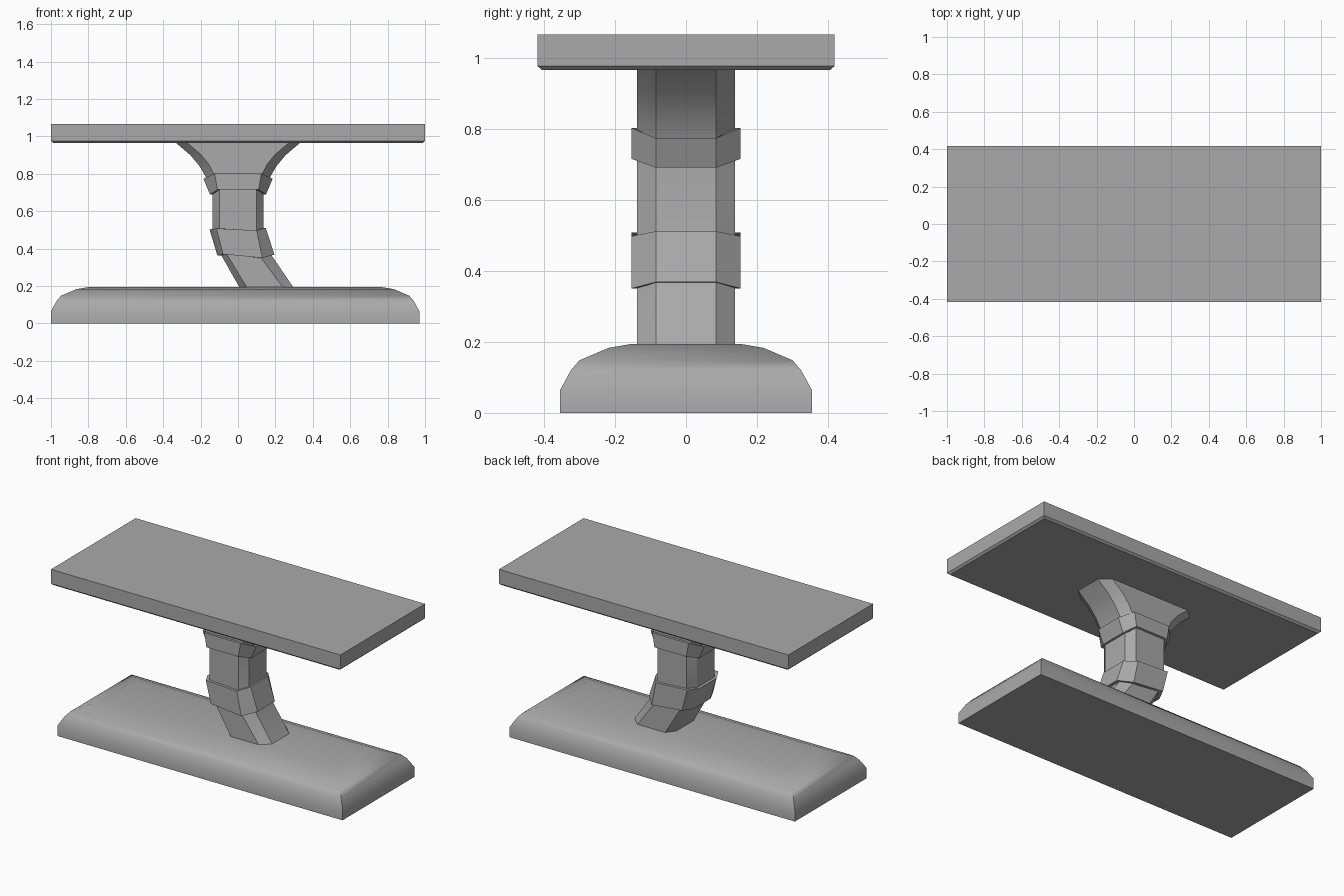
import bpy, bmesh, math

cube = bpy.data.objects.get("Cube")
if cube:
    bpy.data.objects.remove(cube, do_unlink=True)

grey = bpy.data.materials.new("plain_grey")
grey.use_nodes = True
colour = (0.4, 0.4, 0.4, 1)
grey.diffuse_color = colour
grey.node_tree.nodes["Principled BSDF"].inputs["Base Color"].default_value = colour


def loft(name, rings, closed=False, angle=30):
    """Skin equal-length rings; cap the ends, or join last to first."""
    bm = bmesh.new()
    loops = [[bm.verts.new(p) for p in r] for r in rings]
    pairs = list(zip(loops, loops[1:]))
    if closed:
        pairs.append((loops[-1], loops[0]))
    else:
        bm.faces.new(loops[0])
        bm.faces.new(loops[-1])
    n = len(loops[0])
    for a, b in pairs:
        for i in range(n):
            j = (i + 1) % n
            bm.faces.new((a[i], a[j], b[j], b[i]))
    bmesh.ops.recalc_face_normals(bm, faces=bm.faces)
    mesh = bpy.data.meshes.new(name)
    bm.to_mesh(mesh)
    bm.free()
    mesh.materials.append(grey)
    ob = bpy.data.objects.new(name, mesh)
    bpy.context.collection.objects.link(ob)
    bpy.ops.object.select_all(action='DESELECT')
    ob.select_set(True)
    bpy.context.view_layer.objects.active = ob
    bpy.ops.object.shade_smooth_by_angle(angle=math.radians(angle))
    return ob


def rect(cx, hx, hy, z):
    return [(cx + sx * hx, sy * hy, z)
            for sx, sy in ((-1, -1), (1, -1), (1, 1), (-1, 1))]


def octagon(left, front_left, front_right, right, wide, narrow):
    """Eight-sided ring from four (x, z) points, mirrored front to back."""
    half = [(*left, narrow), (*front_left, wide),
            (*front_right, wide), (*right, narrow)]
    return ([(x, -y, z) for x, z, y in half] +
            [(x, y, z) for x, z, y in reversed(half)])


def even(side, front, z_side, z_front, wide, narrow):
    return octagon((-side, z_side), (-front, z_front),
                   (front, z_front), (side, z_side), wide, narrow)


# Table slab with a small chamfer below
loft("table_top", [rect(0, 0.988, 0.406, 0.965), rect(0, 1, 0.418, 0.976),
                   rect(0, 1, 0.418, 1.065)])

# Rounded base with mitred corners
profile = [(0, 0), (0, 0.065), (0.03, 0.12), (0.054, 0.148),
           (0.136, 0.183), (0.2, 0.194)]
loft("base", [rect(-0.015, 0.985 - d, 0.354 - d, z) for d, z in profile],
     angle=40)

# Flared bracket under the slab
W, N = 0.138, 0.085
loft("flared_bracket", [
    even(0.145, 0.105, 0.71, 0.73, W, N),
    even(0.168, 0.13, 0.775, 0.80, W, N),
    even(0.205, 0.155, 0.84, 0.85, W, N),
    even(0.255, 0.20, 0.90, 0.905, W, N),
    even(0.335, 0.275, 0.968, 0.968, W, N)])

# Upright column that bends toward the base
loft("column", [
    octagon((0.015, 0.18), (0.055, 0.18), (0.25, 0.18), (0.305, 0.18), W, N),
    octagon((-0.09, 0.365), (-0.06, 0.37), (0.12, 0.355), (0.175, 0.37), W, N),
    even(0.137, 0.1, 0.51, 0.505, W, N),
    even(0.137, 0.1, 0.70, 0.725, W, N)])

# Upper collar
WC, NC = 0.154, 0.085
loft("upper_collar", [
    even(0.13, 0.095, 0.69, 0.715, W - 0.005, N),
    even(0.15, 0.11, 0.69, 0.715, WC, NC),
    even(0.185, 0.125, 0.773, 0.802, WC, NC),
    even(0.16, 0.12, 0.773, 0.802, W - 0.005, N)], closed=True)

# Lower collar around the bend
loft("lower_collar", [
    octagon((-0.08, 0.365), (-0.06, 0.37), (0.11, 0.35), (0.165, 0.366),
            W - 0.005, N),
    octagon((-0.11, 0.362), (-0.08, 0.37), (0.13, 0.35), (0.195, 0.368),
            WC, NC),
    octagon((-0.152, 0.502), (-0.115, 0.508), (0.1, 0.497), (0.148, 0.511),
            WC, NC),
    octagon((-0.13, 0.502), (-0.1, 0.508), (0.09, 0.497), (0.13, 0.511),
            W - 0.005, N)], closed=True)
